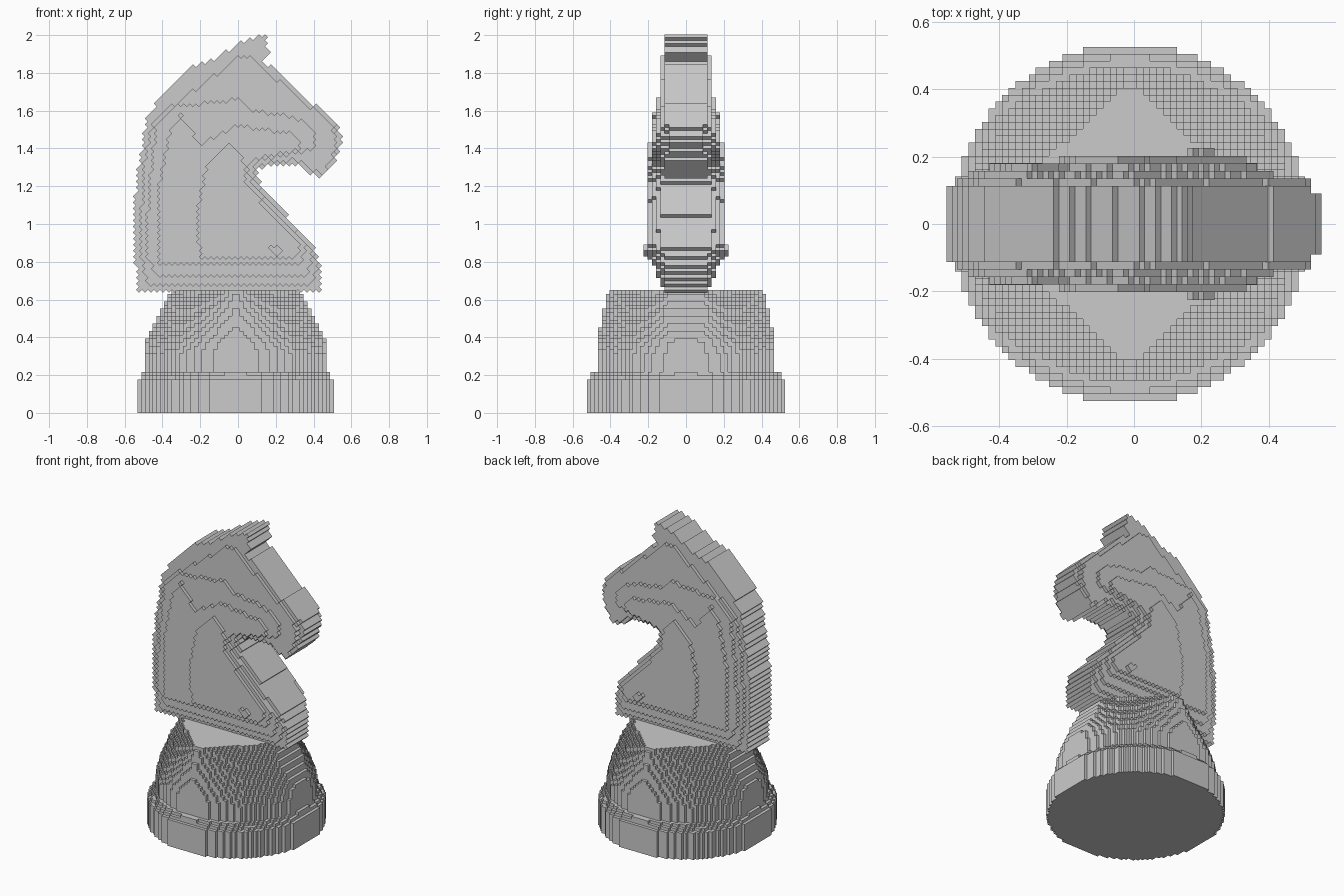
import bpy, math
from mathutils import Matrix, Vector

if "Cube" in bpy.data.objects:
    bpy.data.objects.remove(bpy.data.objects["Cube"])

# Outward quads of a unit cell: neighbour direction -> corner offsets
SIDES = {
    (1, 0, 0): [(1, 0, 0), (1, 1, 0), (1, 1, 1), (1, 0, 1)],
    (-1, 0, 0): [(0, 0, 0), (0, 0, 1), (0, 1, 1), (0, 1, 0)],
    (0, 1, 0): [(0, 1, 0), (0, 1, 1), (1, 1, 1), (1, 1, 0)],
    (0, -1, 0): [(0, 0, 0), (1, 0, 0), (1, 0, 1), (0, 0, 1)],
    (0, 0, 1): [(0, 0, 1), (1, 0, 1), (1, 1, 1), (0, 1, 1)],
    (0, 0, -1): [(0, 0, 0), (0, 1, 0), (1, 1, 0), (1, 0, 0)],
}


def block_mesh(name, cells, transform):
    """Skin a set of integer cells with flat stepped faces."""
    index, verts, faces = {}, [], []
    for c in cells:
        for d, corners in SIDES.items():
            if (c[0] + d[0], c[1] + d[1], c[2] + d[2]) in cells:
                continue
            face = []
            for o in corners:
                key = (c[0] + o[0], c[1] + o[1], c[2] + o[2])
                if key not in index:
                    index[key] = len(verts)
                    verts.append(transform @ Vector(key))
                face.append(index[key])
            faces.append(face)
    mesh = bpy.data.meshes.new(name)
    mesh.from_pydata(verts, [], faces)
    ob = bpy.data.objects.new(name, mesh)
    bpy.context.collection.objects.link(ob)
    return ob


def inside(x, z, poly):
    hit = False
    for (x1, z1), (x2, z2) in zip(poly, poly[1:] + poly[:1]):
        if (z1 > z) != (z2 > z) and x < x1 + (z - z1) * (x2 - x1) / (z2 - z1):
            hit = not hit
    return hit


def ramp(z, z1, a, z2, b):
    t = min(1, max(0, (z - z1) / (z2 - z1)))
    return a + (b - a) * t


# Base: round foot, rising into a diamond-shaped neck (superellipse, ends cut in x)
def in_base(x, y, z):
    if z < 0.21:
        return math.hypot(x, y) < (0.53 if z < 0.17 else ramp(z, 0.17, 0.525, 0.21, 0.49))
    p = ramp(z, 0.3, 2.0, 0.65, 1.05)
    ax = ramp(z, 0.36, 0.485, 0.65, 0.42)
    ay = ramp(z, 0.36, 0.465, 0.65, 0.415)
    cut = ramp(z, 0.37, 0.485, 0.42, 0.455) if z < 0.42 else ramp(z, 0.42, 0.455, 0.65, 0.34)
    return abs(x) < cut and (abs(x) / ax) ** p + (abs(y) / ay) ** p < 1


S = 0.02
H = 0.65 / 33
cells = {(i, j, k) for i in range(-28, 28) for j in range(-28, 28) for k in range(33)
         if in_base((i + .5) * S, (j + .5) * S, (k + .5) * H)}
block_mesh("base", cells,
           Matrix.Translation((-0.012, 0, 0)) @ Matrix.Diagonal((S, S * 1.01, H, 1)))

# Horse head: nested side profiles, each one thicker than the last
outline = [(.15, 2.0), (.0, 1.955), (-.12, 1.87), (-.24, 1.83), (-.32, 1.78), (-.42, 1.65),
           (-.48, 1.58), (-.505, 1.42), (-.54, 1.23), (-.545, .81), (-.525, .645),
           (.43, .645), (.44, .77), (.40, .88), (.12, 1.21), (.09, 1.28), (.17, 1.32),
           (.30, 1.32), (.44, 1.235), (.50, 1.30), (.545, 1.42), (.535, 1.53),
           (.30, 1.71), (.25, 1.78), (.13, 1.86), (.16, 1.91)]
cheek = [(.03, 1.9), (.1, 1.86), (.29, 1.69), (.5, 1.53), (.52, 1.4), (.45, 1.26), (.3, 1.34),
         (.1, 1.31), (.12, 1.21), (.41, .87), (.42, .75), (.38, .68), (-.48, .68),
         (-.52, .85), (-.5, 1.3), (-.45, 1.55), (-.3, 1.66), (-.17, 1.75)]
jaw = [(-.43, 1.53), (-.35, 1.62), (0, 1.66), (.06, 1.6), (.3, 1.57), (.41, 1.5),
       (.41, 1.4), (.25, 1.36), (.08, 1.33), (.09, 1.22), (.38, .88), (.39, .78),
       (.35, .72), (-.42, .72), (-.49, .82), (-.47, 1.2)]
neck = [(-.36, 1.5), (-.3, 1.58), (-.2, 1.42), (0, 1.52), (.3, 1.48), (.34, 1.4),
        (.05, 1.33), (.08, 1.2), (.36, .88), (.34, .78), (-.42, .78), (-.42, 1.2)]
chest = [(-.2, .82), (.3, .82), (.33, .88), (.05, 1.2), (.02, 1.38), (-.05, 1.42),
         (-.17, 1.3), (-.22, 1.05)]
LAYERS = [(outline, 5), (cheek, 6), (jaw, 7), (neck, 8), (chest, 9)]

T = 0.0225
turn = Matrix.Translation((0, 0, 1.32)) @ Matrix.Rotation(math.radians(45), 4, 'Y') @ Matrix.Scale(T, 4)
cells = set()
for i in range(-45, 45):
    for k in range(-45, 45):
        p = turn @ Vector((i + .5, 0, k + .5))
        half = 0
        for poly, n in LAYERS:
            if inside(p.x, p.z, poly):
                half = n
        if math.hypot(p.x - .2, p.z - .86) < .03:  # small chest bump
            half = 10
        if half and p.x > .525:  # nose tip is slimmer
            half = 4
        cells |= {(i, j, k) for j in range(-half, half)}
block_mesh("horse_head", cells, turn)
